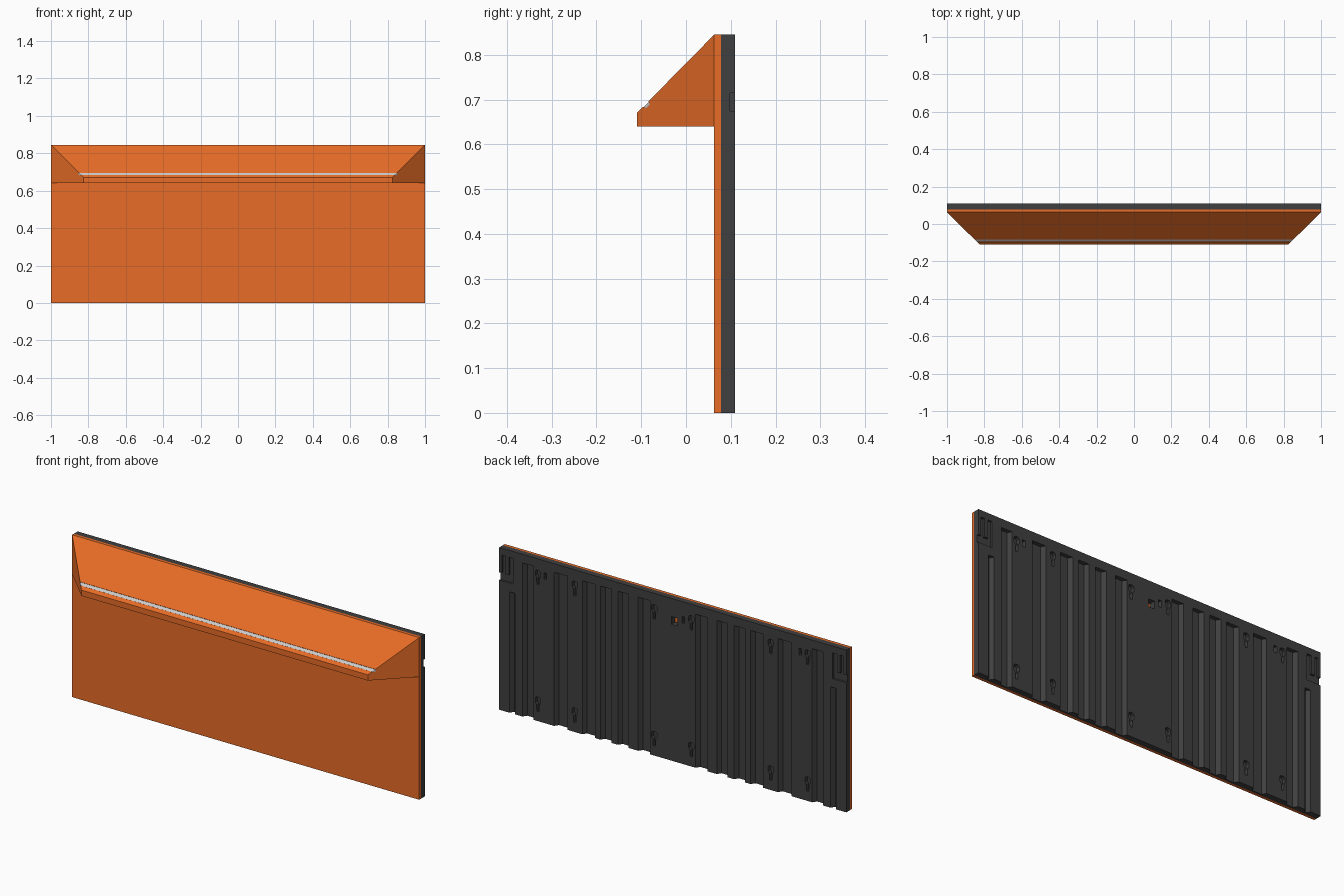
import bpy, bmesh

if "Cube" in bpy.data.objects:
    bpy.data.objects.remove(bpy.data.objects["Cube"])


def material(name, colour):
    m = bpy.data.materials.new(name)
    m.diffuse_color = colour
    m.use_nodes = True
    m.node_tree.nodes["Principled BSDF"].inputs["Base Color"].default_value = m.diffuse_color
    return m


ORANGE = material("orange_paint", (0.80, 0.15, 0.02, 1))
DARK = material("dark_plastic", (0.05, 0.05, 0.05, 1))


def bridge(bm, ring_a, ring_b):
    """Closed solid between two matching rings of points."""
    a = [bm.verts.new(p) for p in ring_a]
    b = [bm.verts.new(p) for p in ring_b]
    n = len(a)
    bm.faces.new(a)
    bm.faces.new(b[::-1])
    for i in range(n):
        j = (i + 1) % n
        bm.faces.new((a[j], a[i], b[i], b[j]))


def prism_y(bm, pts, y0, y1):
    bridge(bm, [(x, y0, z) for x, z in pts], [(x, y1, z) for x, z in pts])


def prism_z(bm, pts, z0, z1):
    bridge(bm, [(x, y, z0) for x, y in pts], [(x, y, z1) for x, y in pts])


def rect(cx, cz, w, h):
    return [(cx - w/2, cz - h/2), (cx + w/2, cz - h/2),
            (cx + w/2, cz + h/2), (cx - w/2, cz + h/2)]


def finish(bm, name, mat=None):
    bmesh.ops.recalc_face_normals(bm, faces=bm.faces[:])
    me = bpy.data.meshes.new(name)
    bm.to_mesh(me)
    bm.free()
    ob = bpy.data.objects.new(name, me)
    bpy.context.collection.objects.link(ob)
    if mat:
        me.materials.append(mat)
    return ob


def tapered(name, profile, mat=None):
    """Extrude a (y, z) profile along x with ends mitred at 45 degrees."""
    bm = bmesh.new()
    half = lambda y: 0.825 + (y + 0.11) * 0.175 / 0.173
    bridge(bm, [(-half(y), y, z) for y, z in profile],
           [(half(y), y, z) for y, z in profile])
    return finish(bm, name, mat)


TOP, FRONT, MID, BACK = 0.845, 0.063, 0.078, 0.109

# Flat front sheet
bm = bmesh.new()
prism_y(bm, rect(0, TOP/2, 2, TOP), FRONT, MID)
finish(bm, "front_panel", ORANGE)

# Sloping hood with a shallow groove near its lower lip
tapered("hood", [(FRONT, 0.64), (-0.11, 0.64), (-0.11, 0.67),
                 (-0.096, 0.684), (-0.089, 0.681), (-0.081, 0.689),
                 (-0.084, 0.696), (FRONT, TOP)], ORANGE)

# Grey strip lying in the groove
tapered("groove_strip", [(-0.0945, 0.6835), (-0.089, 0.681), (-0.081, 0.689),
                         (-0.0835, 0.6945)])

# Backing slab
bm = bmesh.new()
prism_y(bm, rect(0, TOP/2, 2, TOP), MID, BACK)
backing = finish(bm, "ribbed_backing", DARK)

# Cutters for the backing
bm = bmesh.new()
for s in (-1, 1):
    # vertical channels with sloping sides, open at the bottom
    for cx, w in ((0.835, 0.06), (0.645, 0.075), (0.485, 0.07),
                  (0.385, 0.06), (0.285, 0.06), (0.165, 0.065), (0.925, 0.03)):
        top = 0.63 if cx > 0.9 else 0.80
        x = s * cx
        prism_z(bm, [(x - w/2 - 0.004, 0.113), (x + w/2 + 0.004, 0.113),
                     (x + w/2 - 0.012, 0.088), (x - w/2 + 0.012, 0.088)],
                -0.01, top)
    # hanging slots, wide at the top and narrow below
    for cx in (0.777, 0.565, 0.107):
        for z in (0.05, 0.71):
            x = s * cx
            prism_y(bm, [(x - 0.006, z), (x + 0.006, z), (x + 0.008, z + 0.035),
                         (x + 0.015, z + 0.045), (x + 0.015, z + 0.068),
                         (x + 0.008, z + 0.075), (x - 0.008, z + 0.075),
                         (x - 0.015, z + 0.068), (x - 0.015, z + 0.045),
                         (x - 0.008, z + 0.035)], 0.09, 0.12)
    # corner catches that run out through the sides
    prism_y(bm, [(s * x, z) for x, z in (
        (0.92, 0.675), (1.01, 0.675), (1.01, 0.715), (0.985, 0.715),
        (0.985, 0.81), (0.965, 0.81), (0.965, 0.715), (0.945, 0.715),
        (0.945, 0.81), (0.92, 0.81))], 0.098, 0.12)
    # small pockets
    prism_y(bm, rect(s * 0.735, 0.765, 0.016, 0.035), 0.09, 0.12)
prism_y(bm, rect(-0.06, 0.75, 0.016, 0.035), 0.09, 0.12)
# central hole through to the orange sheet
prism_y(bm, rect(-0.01, 0.73, 0.035, 0.04), 0.07, 0.12)
cutter = finish(bm, "backing_cutter")

mod = backing.modifiers.new("recesses", 'BOOLEAN')
mod.operation = 'DIFFERENCE'
mod.solver = 'EXACT'
mod.object = cutter
bpy.context.view_layer.objects.active = backing
bpy.ops.object.modifier_apply(modifier=mod.name)
bpy.data.objects.remove(cutter)
